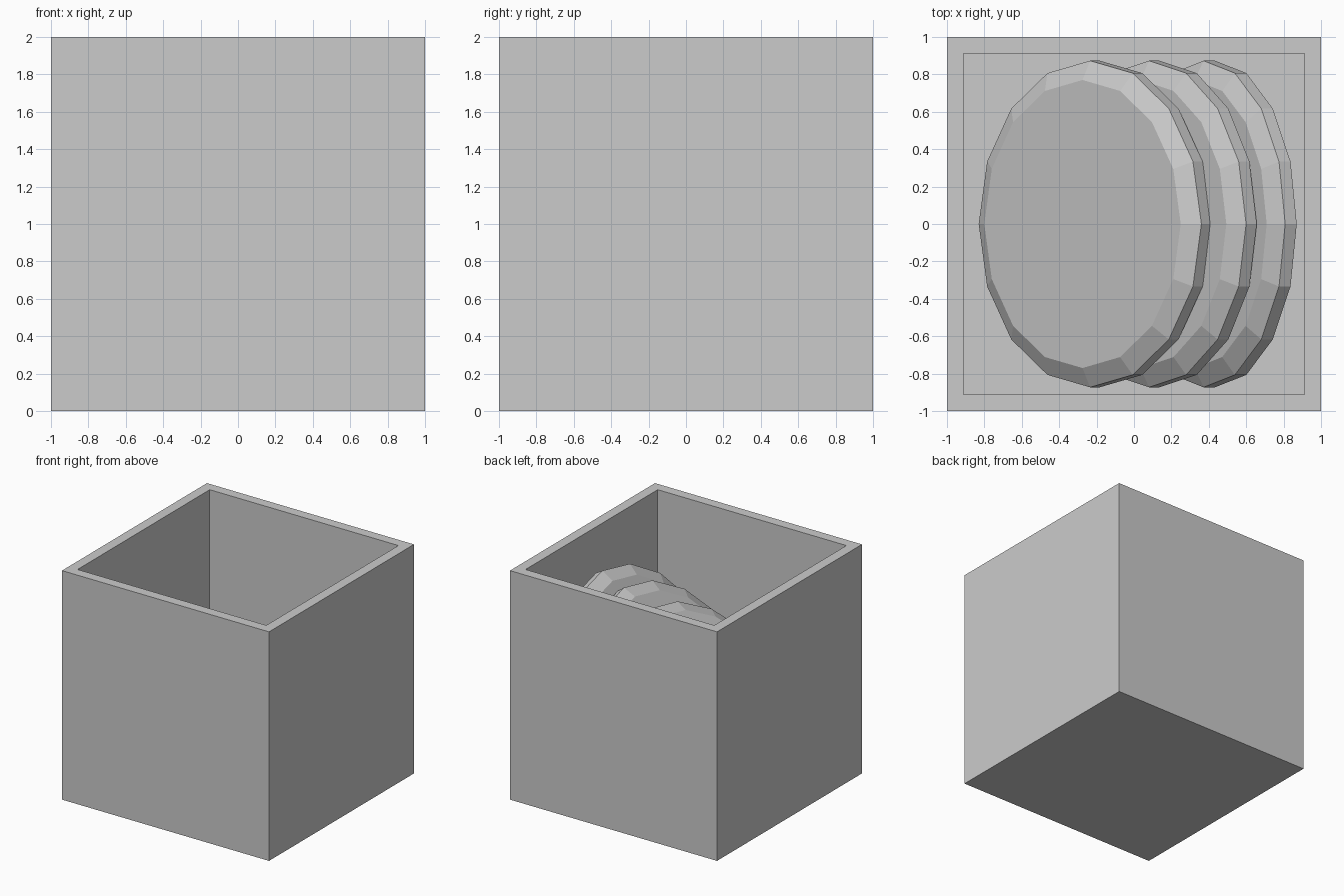
import bpy, bmesh, math

if "Cube" in bpy.data.objects:
    bpy.data.objects.remove(bpy.data.objects["Cube"])

SIDES = 16
WALL = 0.125


def finish(bm, name):
    bmesh.ops.recalc_face_normals(bm, faces=bm.faces)
    mesh = bpy.data.meshes.new(name)
    bm.to_mesh(mesh)
    bm.free()
    obj = bpy.data.objects.new(name, mesh)
    bpy.context.collection.objects.link(obj)
    return obj


# Open box: inset the top face, then push it down to the floor
bm = bmesh.new()
bmesh.ops.create_cube(bm, size=2)
bmesh.ops.translate(bm, verts=bm.verts, vec=(0, 0, 1))
bm.faces.ensure_lookup_table()
top = max(bm.faces, key=lambda f: f.calc_center_median().z)
bmesh.ops.inset_region(bm, faces=[top], thickness=WALL)
well = bmesh.ops.extrude_discrete_faces(bm, faces=[top])["faces"][0]
bmesh.ops.translate(bm, verts=well.verts, vec=(0, 0, WALL - 2))
finish(bm, "open_box")


# Disc with a straight rim and a chamfered upper edge
def disc(name, x, z, tilt):
    bm = bmesh.new()
    rings = []
    for r, h in ((0.873, -0.071), (0.873, 0), (0.77, 0.055)):
        rings.append([bm.verts.new((r * math.cos(a), r * math.sin(a), h))
                      for a in (i * math.tau / SIDES for i in range(SIDES))])
    bm.faces.new(rings[0][::-1])
    bm.faces.new(rings[-1])
    for lo, hi in zip(rings, rings[1:]):
        for i in range(SIDES):
            j = (i + 1) % SIDES
            bm.faces.new((lo[i], lo[j], hi[j], hi[i]))
    obj = finish(bm, name)
    obj.location = (x, 0, z)
    obj.rotation_euler.y = -math.radians(tilt)


# Three discs leaning on the right wall
disc("front_disc", -0.235, 0.815, 47)
disc("middle_disc", 0.08, 0.875, 53.5)
disc("back_disc", 0.372, 0.912, 60)
